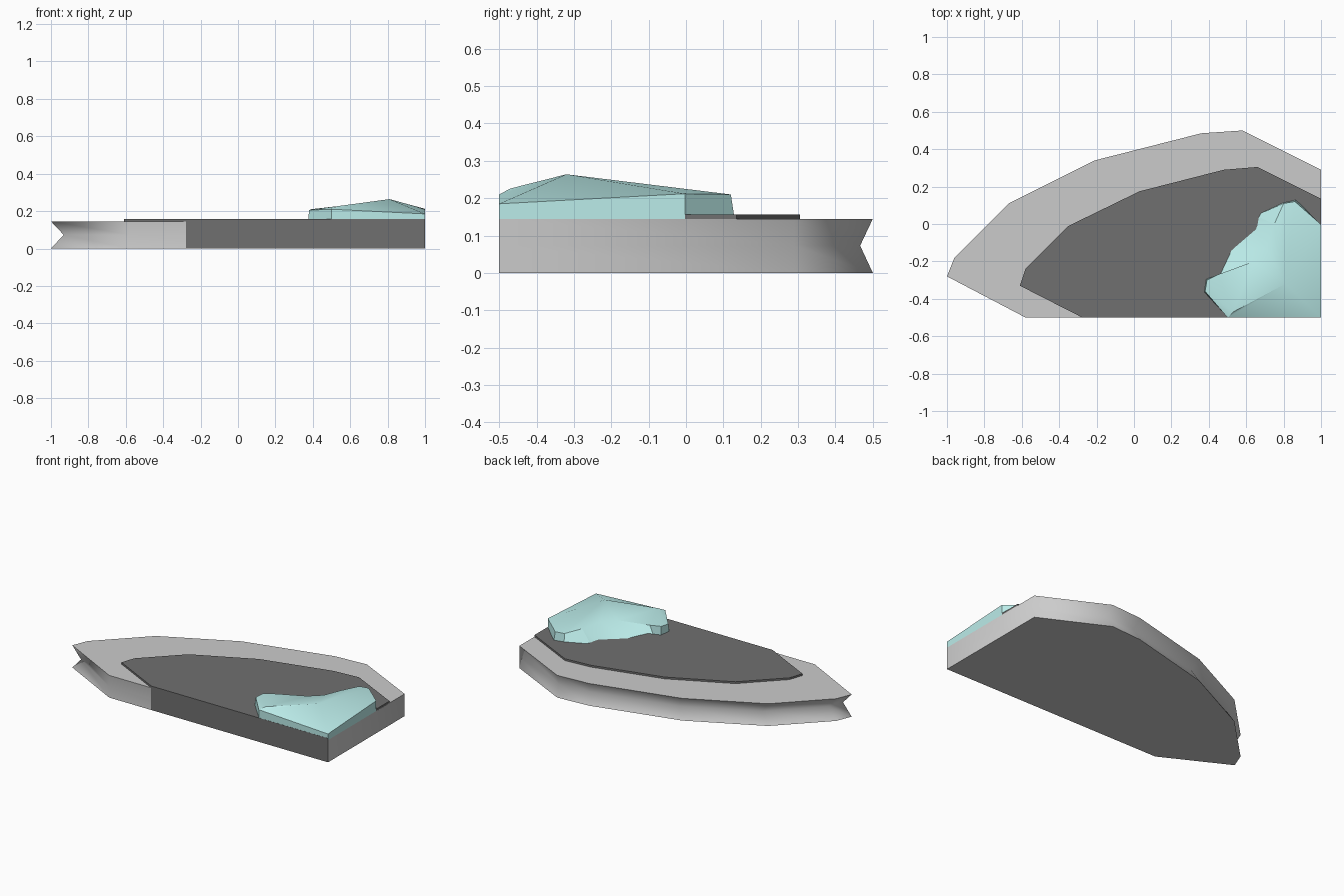
import bpy, bmesh, math

if "Cube" in bpy.data.objects:
    bpy.data.objects.remove(bpy.data.objects["Cube"])


def make_object(name, verts, faces, color=None, smooth=None):
    mesh = bpy.data.meshes.new(name)
    mesh.from_pydata(verts, [], faces)
    bm = bmesh.new()
    bm.from_mesh(mesh)
    bmesh.ops.recalc_face_normals(bm, faces=bm.faces)
    bm.to_mesh(mesh)
    bm.free()
    obj = bpy.data.objects.new(name, mesh)
    bpy.context.collection.objects.link(obj)
    if color:
        mat = bpy.data.materials.new(name + "_material")
        mat.diffuse_color = (*color, 1)
        mat.use_nodes = True
        mat.node_tree.nodes["Principled BSDF"].inputs["Base Color"].default_value = mat.diffuse_color
        mesh.materials.append(mat)
    if smooth:
        bpy.ops.object.select_all(action='DESELECT')
        obj.select_set(True)
        bpy.context.view_layer.objects.active = obj
        bpy.ops.object.shade_smooth_by_angle(angle=math.radians(smooth))
    return obj


def bridge(rings, n):
    """Side faces between consecutive rings of n vertices."""
    return [(r * n + i, r * n + (i + 1) % n, (r + 1) * n + (i + 1) % n, (r + 1) * n + i)
            for r in range(rings - 1) for i in range(n)]


def stack(name, rings, color=None, smooth=None):
    n = len(rings[0])
    faces = bridge(len(rings), n)
    faces += [tuple(range(n)), tuple(range((len(rings) - 1) * n, len(rings) * n))]
    return make_object(name, [v for r in rings for v in r], faces, color, smooth)


# Base slab: quarter of a rounded tile, with a V groove around the curved rim
rim = [(-0.58, -0.5), (-1, -0.28), (-0.96, -0.18), (-0.67, 0.11), (-0.21, 0.34),
       (0.36, 0.485), (0.58, 0.5), (1, 0.29), (1, -0.5)]
S = 0.966
groove = [(x, y) if i in (0, 7, 8) else (1 + (x - 1) * S, -0.5 + (y + 0.5) * S)
          for i, (x, y) in enumerate(rim)]
stack("base_slab", [[(x, y, z) for x, y in ring] for ring, z in
                    ((rim, 0), (groove, 0.073), (rim, 0.145))], smooth=88)

# Dark inlay running through the slab and standing just proud of it
inlay = [(-0.275, -0.501), (-0.61, -0.33), (-0.58, -0.24), (-0.35, -0.01), (0.03, 0.175),
         (0.48, 0.29), (0.66, 0.305), (0.999, 0.135), (0.999, -0.501)]
stack("dark_inlay", [[(x, y, z) for x, y in inlay] for z in (0.002, 0.157)],
      color=(0.16, 0.16, 0.16))

# Ice mound: foot outline, crest ring and a two-point ridge
foot = [(0.375, -0.365), (0.385, -0.295), (0.43, -0.28), (0.5, -0.13), (0.64, -0.01),
        (0.65, 0.045), (0.8, 0.115), (0.865, 0.13), (1, -0.003), (1, -0.5), (0.5, -0.5)]
crest = [(0.38, -0.36, 0.205), (0.39, -0.30, 0.21), (0.45, -0.27, 0.213),
         (0.64, -0.20, 0.222), (0.71, -0.13, 0.22), (0.75, 0, 0.213), (0.80, 0.11, 0.21),
         (0.86, 0.12, 0.21), (1, -0.003, 0.212), (1, -0.5, 0.185), (0.5, -0.5, 0.21)]
n = len(foot)
verts = [(x, y, 0.145) for x, y in foot] + crest + [(0.53, -0.47, 0.226), (0.81, -0.32, 0.264)]
low, peak = 2 * n, 2 * n + 1
faces = bridge(2, n) + [tuple(range(n))]
for i in range(n):
    top = low if i < 3 or i == n - 1 else peak
    faces.append((n + i, n + (i + 1) % n, top))
faces += [(low, n + 3, peak), (peak, n + 10, low)]
make_object("ice_mound", verts, faces, color=(0.5, 0.84, 0.82), smooth=25)
